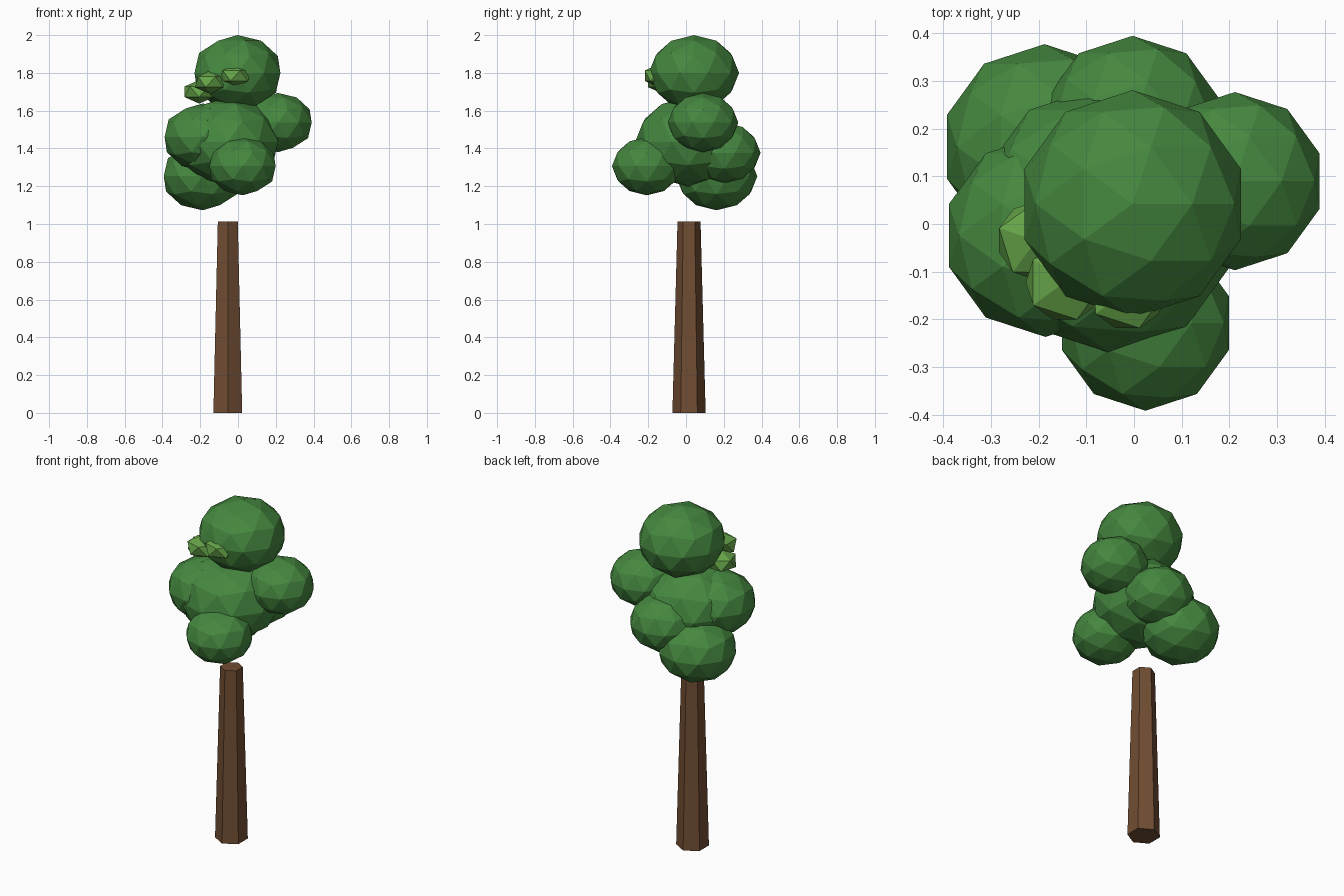
import bpy

if "Cube" in bpy.data.objects:
    bpy.data.objects.remove(bpy.data.objects["Cube"])


def material(name, rgb):
    m = bpy.data.materials.new(name)
    m.diffuse_color = (*rgb, 1)
    m.use_nodes = True
    m.node_tree.nodes["Principled BSDF"].inputs["Base Color"].default_value = m.diffuse_color
    return m


bark = material("bark brown", (0.165, 0.075, 0.033))
leaf = material("leaf green", (0.06, 0.245, 0.05))
bright = material("bright leaf green", (0.13, 0.37, 0.065))


def blob(name, centre, r, squash, subdivisions, mat, turn=(0, 0, 0)):
    """Flat-shaded icosphere, squashed in height."""
    bpy.ops.mesh.primitive_ico_sphere_add(subdivisions=subdivisions, radius=r,
                                          location=centre, rotation=turn)
    ob = bpy.context.object
    ob.name = name
    ob.scale = (1, 1, squash)
    ob.data.materials.append(mat)


# Trunk: tapered hexagonal post
bpy.ops.mesh.primitive_cone_add(vertices=6, radius1=0.088, radius2=0.061,
                                depth=1.012, location=(-0.054, 0.016, 0.506))
trunk = bpy.context.object
trunk.name = "trunk"
trunk.data.materials.append(bark)

# Canopy: overlapping foliage clumps
for name, centre, r in [
    ("crown_top", (-0.003, 0.042, 1.80), 0.239),
    ("crown_core", (-0.055, 0.012, 1.435), 0.281),
    ("crown_right", (0.212, 0.09, 1.537), 0.187),
    ("crown_front", (0.024, -0.208, 1.306), 0.184),
    ("crown_left", (-0.186, -0.024, 1.46), 0.213),
    ("crown_back_left", (-0.188, 0.162, 1.253), 0.2155),
    ("crown_back", (-0.003, 0.203, 1.377), 0.192),
]:
    blob(name, centre, r, 0.837, 2, leaf)

# Bright leaf tufts on the front left of the top clump
for i, (centre, turn) in enumerate([
    ((-0.205, -0.035, 1.70), 0.3),
    ((-0.145, -0.122, 1.752), 0.0),
    ((-0.014, -0.140, 1.785), 0.0),
]):
    blob(f"leaf_tuft_{i + 1}", centre, 0.092, 0.68, 1, bright, (0, 0, turn))
